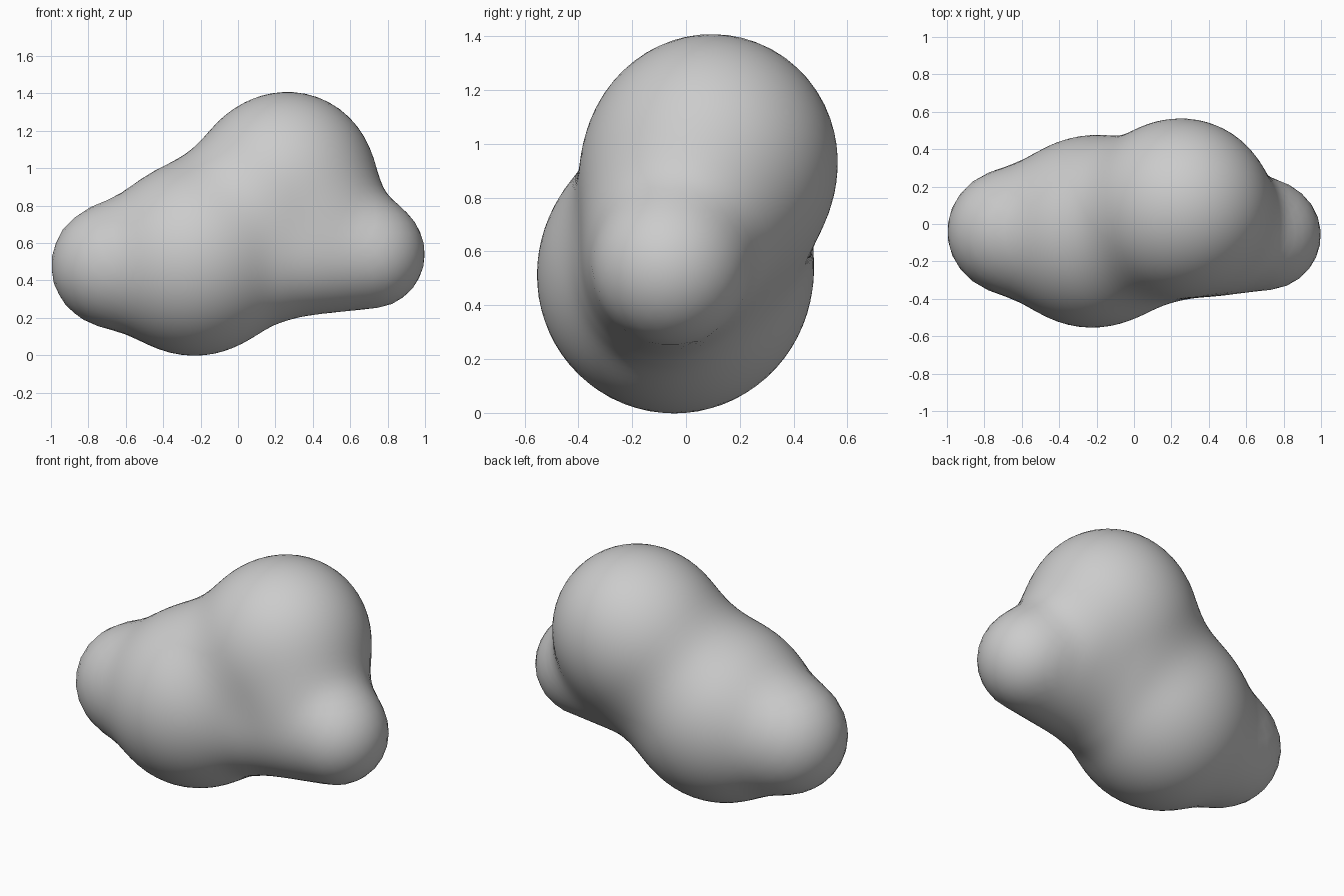
import bpy
import bmesh
import math
from mathutils import Vector

default = bpy.data.objects.get("Cube")
if default:
    bpy.data.objects.remove(default, do_unlink=True)

# Lobes of the blob: start, end and radius (a ball has equal ends)
LOBES = [
    ((-0.235, -0.045, 0.503), (-0.235, -0.045, 0.503), 0.503),  # middle
    ((-0.675, -0.04, 0.48), (-0.675, -0.04, 0.48), 0.323),      # right end
    ((0.275, 0.1, 0.953), (0.275, 0.1, 0.953), 0.447),          # top
    ((0.25, -0.08, 0.5), (0.71, -0.06, 0.54), 0.288),           # left arm
    ((-0.12, -0.01, 0.62), (0.17, 0.07, 0.87), 0.42),           # neck to top
    ((0.2, 0.03, 0.68), (0.42, 0.0, 0.72), 0.34),               # arm root
]
LOBES = [(Vector(a), Vector(b), r) for a, b, r in LOBES]
CENTRE = Vector((0.1, 0.0, 0.6))
BLEND = 0.06


def lobe_distance(p, a, b, radius):
    axis = b - a
    t = 0.0
    if axis.length > 0:
        t = min(1, max(0, (p - a).dot(axis) / axis.length_squared))
    return (p - a - axis * t).length - radius


def blob_distance(p):
    """Softly blended union of all the lobes."""
    total = sum(math.exp(-lobe_distance(p, *lobe) / BLEND) for lobe in LOBES)
    return -BLEND * math.log(total)


def surface_point(direction):
    near, far = 0.0, 1.6
    for _ in range(20):
        mid = (near + far) / 2
        if blob_distance(CENTRE + direction * mid) < 0:
            near = mid
        else:
            far = mid
    return CENTRE + direction * near


# Push a sphere out onto the blended surface
bm = bmesh.new()
bmesh.ops.create_icosphere(bm, subdivisions=5, radius=1)
for v in bm.verts:
    v.co = surface_point(v.co.normalized())
for f in bm.faces:
    f.smooth = True

mesh = bpy.data.meshes.new("blob")
bm.to_mesh(mesh)
bm.free()
blob = bpy.data.objects.new("blob", mesh)
bpy.context.collection.objects.link(blob)

# Plain grey
grey = bpy.data.materials.new("grey")
grey.use_nodes = True
colour = (0.6, 0.6, 0.6, 1)
grey.diffuse_color = colour
grey.node_tree.nodes["Principled BSDF"].inputs["Base Color"].default_value = colour
mesh.materials.append(grey)
